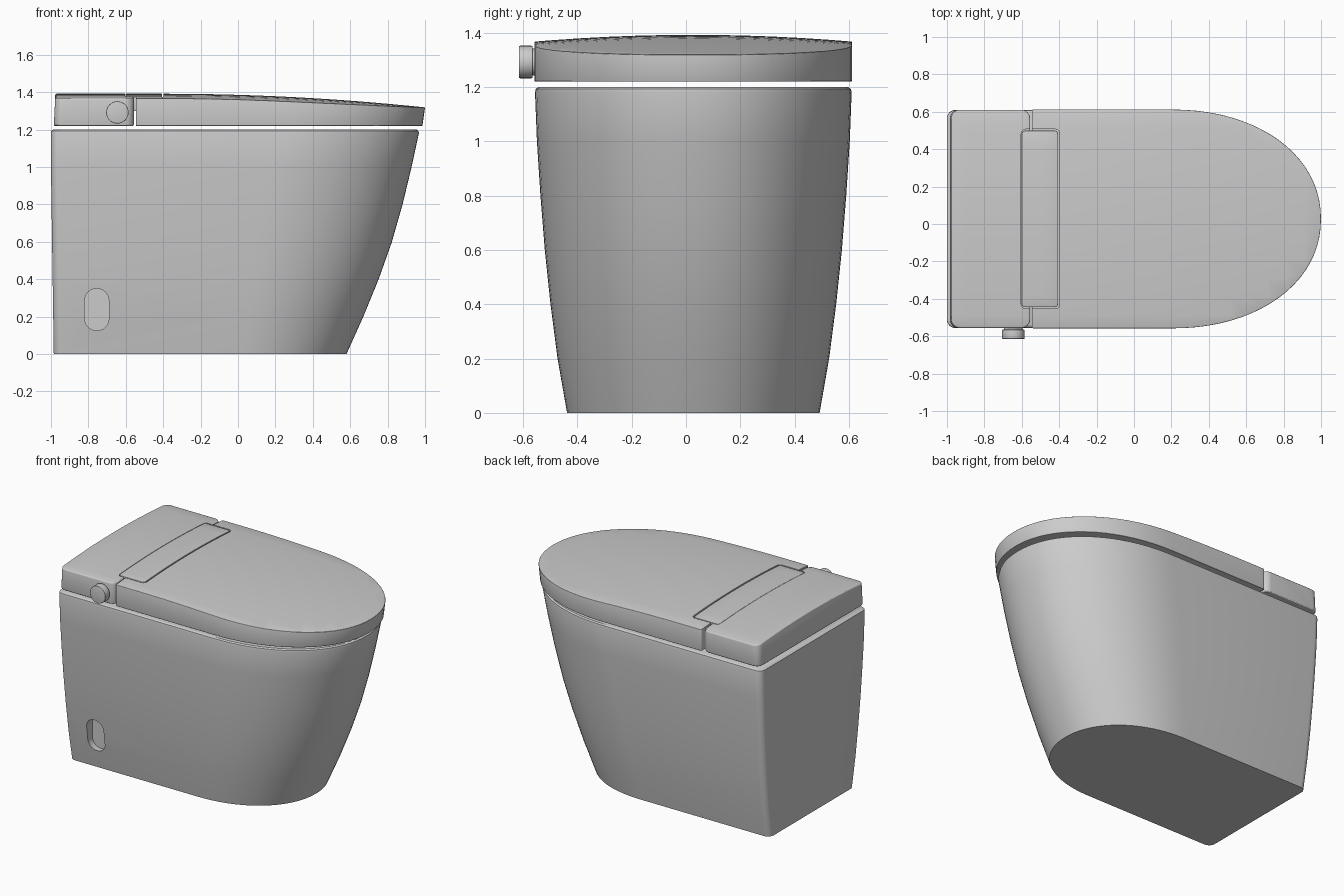
import bpy, bmesh
from math import sin, cos, pi, copysign

if "Cube" in bpy.data.objects:
    bpy.data.objects.remove(bpy.data.objects["Cube"])

CY = 0.027      # centre line of the bowl in y

ceramic = bpy.data.materials.new("light grey ceramic")
ceramic.use_nodes = True
colour = (0.6, 0.6, 0.6, 1)
ceramic.diffuse_color = colour
ceramic.node_tree.nodes["Principled BSDF"].inputs["Base Color"].default_value = colour


def corner(cx, cy, r, start, steps=6):
    """Quarter-circle points around a plan corner."""
    return [(cx + r * cos(start + pi / 2 * i / steps), cy + r * sin(start + pi / 2 * i / steps))
            for i in range(steps + 1)]


def plan(back, front, half, r, nose=None):
    """Plan outline: rounded back corners and a rounded or D-shaped front."""
    if nose is None:
        pts = corner(front - r, CY - half + r, r, -pi / 2) + corner(front - r, CY + half - r, r, 0)
    else:
        pts, n = [], 40
        for i in range(n + 1):
            t = -pi / 2 + pi * i / n
            pts.append((nose + (front - nose) * max(cos(t), 0) ** 0.95,
                        CY + half * copysign(abs(sin(t)) ** 0.95, sin(t))))
    pts += corner(back + r, CY + half - r, r, pi / 2)
    pts += corner(back + r, CY - half + r, r, pi)
    return pts


def loft(name, rings):
    """Join matching rings of 3D points into a closed solid."""
    bm = bmesh.new()
    loops = [[bm.verts.new(p) for p in ring] for ring in rings]
    n = len(loops[0])
    for a, b in zip(loops, loops[1:]):
        for i in range(n):
            j = (i + 1) % n
            bm.faces.new((a[i], a[j], b[j], b[i]))
    bm.faces.new(loops[0][::-1])
    bm.faces.new(loops[-1])
    return finish(name, bm)


def finish(name, bm):
    bmesh.ops.recalc_face_normals(bm, faces=bm.faces)
    me = bpy.data.meshes.new(name)
    bm.to_mesh(me)
    bm.free()
    ob = bpy.data.objects.new(name, me)
    bpy.context.collection.objects.link(ob)
    me.materials.append(ceramic)
    return ob


def crown(x, y):
    """Height of the domed top surface."""
    t = max(0, (x + 0.4) / 1.4)
    return 1.392 - 0.073 * t * t - 0.025 * ((y - CY) / 0.585) ** 2


def domed(name, outline, bottom, flare=1.0):
    """Slab with a flat underside and a domed top."""
    bm = bmesh.new()
    top = bm.faces.new([bm.verts.new((x, y, 2)) for x, y in outline])
    low = [bm.verts.new((x * (flare if x > 0 else 1), y, bottom)) for x, y in outline]
    up = list(top.verts)
    n = len(up)
    for i in range(n):
        j = (i + 1) % n
        bm.faces.new((low[i], low[j], up[j], up[i]))
    bm.faces.new(low[::-1])
    # cut the top into a grid so it can follow the dome
    for axis in (0, 1):
        for k in range(-9, 10):
            co, no = [0, 0, 0], [0, 0, 0]
            co[axis], no[axis] = k * 0.1 + 0.013, 1
            faces = [f for f in bm.faces if all(v.co.z > 1.9 for v in f.verts)]
            geom = set(faces) | {e for f in faces for e in f.edges} | {v for f in faces for v in f.verts}
            bmesh.ops.bisect_plane(bm, geom=list(geom), plane_co=co, plane_no=no, dist=1e-5)
    for v in bm.verts:
        if v.co.z > 1.9:
            v.co.z = crown(v.co.x, v.co.y)
    return finish(name, bm)


def bake(ob, bevel=0, cutter=None, angle=0.5):
    """Round the edges, cut the recess, then shade."""
    if bevel:
        m = ob.modifiers.new("round", "BEVEL")
        m.width, m.segments, m.limit_method, m.angle_limit = bevel, 3, "ANGLE", 0.9
    if cutter:
        m = ob.modifiers.new("cut", "BOOLEAN")
        m.operation, m.object, m.solver = "DIFFERENCE", cutter, "EXACT"
    deps = bpy.context.evaluated_depsgraph_get()
    ob.data = bpy.data.meshes.new_from_object(ob.evaluated_get(deps))
    ob.modifiers.clear()
    bpy.ops.object.select_all(action="DESELECT")
    ob.select_set(True)
    bpy.context.view_layer.objects.active = ob
    bpy.ops.object.shade_smooth_by_angle(angle=angle)


def prism(name, outline, z0, z1):
    return loft(name, [[(x, y, z) for x, y in outline] for z in (z0, z1)])


# Bowl body: height, front reach, half width
levels = [(0, 0.58, 0.465), (0.2, 0.67, 0.50), (0.4, 0.752, 0.526), (0.6, 0.823, 0.547),
          (0.8, 0.88, 0.563), (1.0, 0.928, 0.576), (1.18, 0.967, 0.583),
          (1.193, 0.965, 0.58), (1.2, 0.955, 0.57)]
rings = []
for z, front, half in levels:
    back = -0.985 - 0.015 * min(z, 1) + (0.012 if z == 1.2 else 0)
    rings.append([(x, y, z) for x, y in plan(back, front, half, 0.045, 0.2 * z / 1.2)])
body = loft("bowl_body", rings)

# Slot recess low on the right side
slot = corner(-0.755, 0.285, 0.065, 0) + corner(-0.755, 0.285, 0.065, pi / 2)
slot += corner(-0.755, 0.19, 0.065, pi) + corner(-0.755, 0.19, 0.065, 3 * pi / 2)
slot = [p for i, p in enumerate(slot) if i not in (7, 21)]
slot_cutter = loft("slot_cutter", [[(x, y, z) for x, z in slot] for y in (-0.7, -0.42)])
bake(body, cutter=slot_cutter)

# Lid and rear cover share a notch for the hinge panel
notch = prism("notch_cutter", plan(-0.603, -0.397, 0.48, 0.025), 1.3, 1.6)
lid = domed("lid", plan(-0.546, 1.0, 0.585, 0.008, 0.2), 1.22, 0.986)
bake(lid, 0.008, notch)
cover = domed("rear_cover", plan(-0.985, -0.556, 0.583, 0.045), 1.22)
for v in cover.data.vertices:       # back edge leans in slightly towards the top
    if v.co.z > 1.3 and v.co.x < -0.9:
        v.co.x += 0.008
bake(cover, 0.008, notch)
panel = domed("hinge_panel", plan(-0.601, -0.406, 0.472, 0.02), 1.299)
bake(panel, 0.003)

# Side knob on a short neck
for name, r, y0, y1 in (("knob_neck", 0.05, -0.54, -0.572), ("side_knob", 0.06, -0.565, -0.615)):
    circle = [(-0.645 + r * cos(a * pi / 16), 1.292 + r * sin(a * pi / 16)) for a in range(32)]
    bake(loft(name, [[(x, y, z) for x, z in circle] for y in (y0, y1)]), 0.004)

for helper in (slot_cutter, notch):
    bpy.data.objects.remove(helper)
